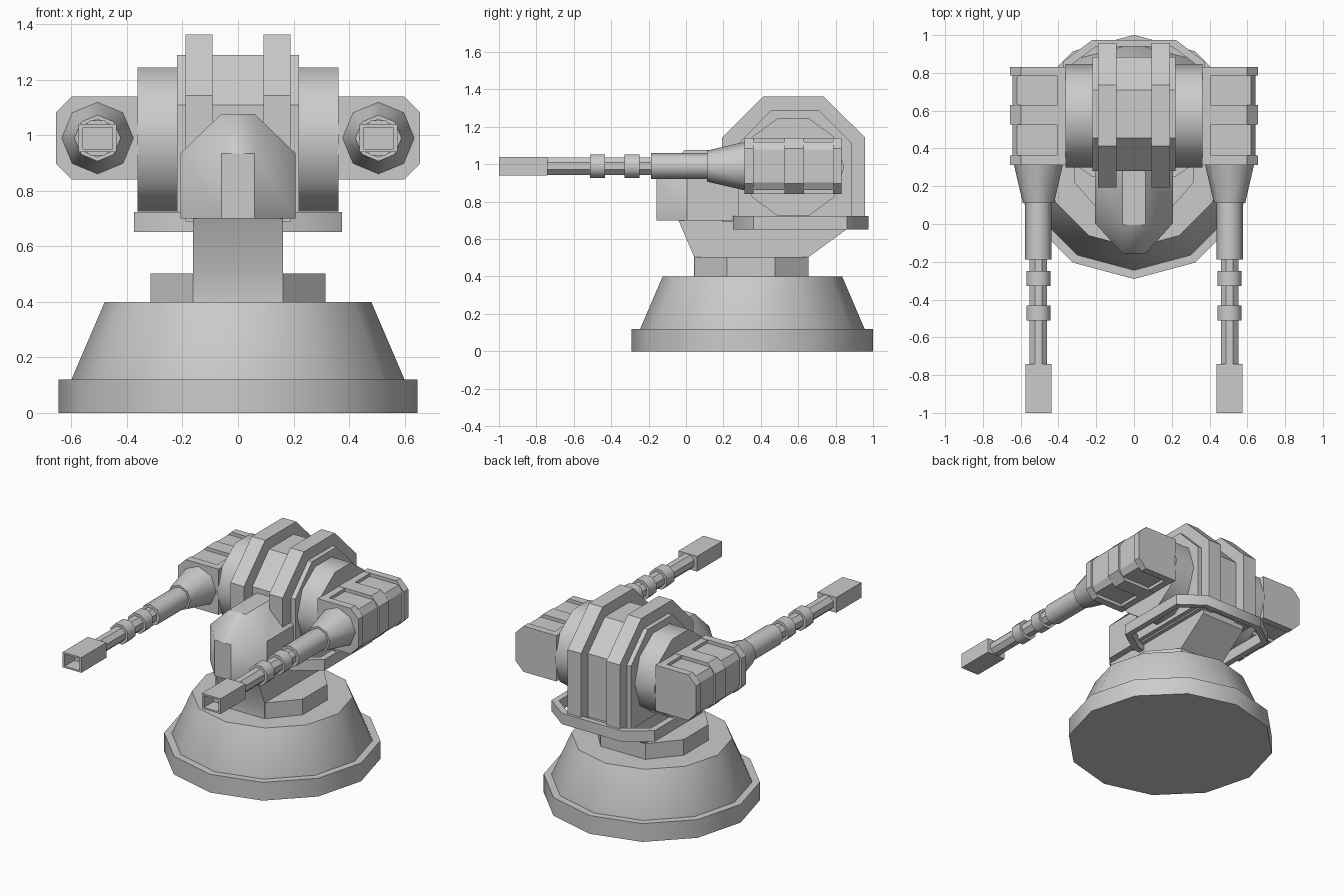
import bpy, bmesh
from math import radians, pi, sin, cos

if "Cube" in bpy.data.objects:
    bpy.data.objects.remove(bpy.data.objects["Cube"])


def make(name, bm, smooth=None):
    """Turn a bmesh into an object; smooth = angle limit in degrees, None = flat."""
    bmesh.ops.recalc_face_normals(bm, faces=bm.faces)
    me = bpy.data.meshes.new(name)
    bm.to_mesh(me)
    bm.free()
    if smooth:
        me.shade_smooth()
        me.set_sharp_from_angle(angle=radians(smooth))
    ob = bpy.data.objects.new(name, me)
    bpy.context.collection.objects.link(ob)
    return ob


def loft(name, rings, smooth=None, closed=False):
    """Skin a list of equally sized rings; cap both ends, or join them if closed."""
    bm = bmesh.new()
    loops = [[bm.verts.new(p) for p in r] for r in rings]
    n = len(loops[0])
    for a, b in zip(loops, loops[1:] + (loops[:1] if closed else [])):
        for i in range(n):
            j = (i + 1) % n
            bm.faces.new((a[i], a[j], b[j], b[i]))
    if not closed:
        bm.faces.new(loops[0])
        bm.faces.new(loops[-1])
    return make(name, bm, smooth)


def extrude(name, profile, axis, lo, hi, smooth=None):
    """Extrude a 2D profile along an axis."""
    place = {'x': lambda p, t: (t, p[0], p[1]),
             'y': lambda p, t: (p[0], t, p[1]),
             'z': lambda p, t: (p[0], p[1], t)}[axis]
    return loft(name, [[place(p, t) for p in profile] for t in (lo, hi)], smooth)


def ngon(cx, cy, r, n, turn=0.0):
    return [(cx + r * cos(turn + 2 * pi * i / n), cy + r * sin(turn + 2 * pi * i / n))
            for i in range(n)]


def box_profile(x0, x1, z0, z1):
    return [(x0, z0), (x1, z0), (x1, z1), (x0, z1)]


def both_sides(half):
    """Complete a right-hand outline with its mirror image."""
    return half + [(-x, y) for x, y in reversed(half)]


def mirror_x(ob):
    m = ob.modifiers.new("mirror", 'MIRROR')
    m.use_mirror_merge = False
    return ob


# Round pedestal: foot disc, tapered skirt, eight-sided turntable
CY = 0.355
extrude("base_foot", ngon(0, CY, 0.646, 12), 'z', 0, 0.12, 50)
loft("base_skirt", [[(x, y, z) for x, y in ngon(0, CY, r, 12)]
                    for r, z in ((0.6, 0.001), (0.6, 0.12), (0.48, 0.4))], 50)
extrude("turntable", both_sides([(0.163, 0.045), (0.316, 0.22), (0.316, 0.475), (0.163, 0.655)]),
        'z', 0.39, 0.503)

# Neck under the head
extrude("neck", [(0.044, 0.4), (0.654, 0.4), (0.654, 0.503), (0.87, 0.66), (0.87, 0.7),
                 (-0.04, 0.7), (0.044, 0.503)], 'x', -0.163, 0.163, 40)

# Chamfered shelf, an open frame around the underside of the body
outer = both_sides([(0.22, 0.25), (0.375, 0.36), (0.375, 0.86), (0.22, 0.975)])
inner = both_sides([(0.2, 0.29), (0.335, 0.38), (0.335, 0.84), (0.2, 0.94)])
loft("shelf", [[(x, y, z) for x, y in ring] for ring, z in
               ((outer, 0.652), (outer, 0.724), (inner, 0.724), (inner, 0.652))], 40, closed=True)

# Central body, its two raised ribs and the drum axle
extrude("body", [(0.28, 0.7), (0.28, 1.11), (0.455, 1.29), (0.71, 1.29),
                 (0.885, 1.115), (0.885, 0.7)], 'x', -0.22, 0.22)
mirror_x(extrude("body_rib", [(0.193, 0.69), (0.193, 1.143), (0.413, 1.363), (0.735, 1.363),
                              (0.958, 1.143), (0.958, 0.69)], 'x', 0.092, 0.19))
extrude("drum", ngon(0.573, 0.985, 0.273, 10), 'x', -0.362, 0.362, 50)

# Faceted front head, hull of a few mirrored points
bm = bmesh.new()
for s in (-1, 1):
    for z in (0.7, 0.935):
        for x, y in ((0.06, -0.157), (0.207, 0.005), (0.207, 0.29)):
            bm.verts.new((s * x, y, z))
    for y in (-0.005, 0.29):
        bm.verts.new((s * 0.06, y, 1.077))
bmesh.ops.convex_hull(bm, input=bm.verts)
bmesh.ops.dissolve_limit(bm, angle_limit=radians(1), verts=bm.verts, edges=bm.edges)
make("front_head", bm, 38)

# Gun housings: recessed core, three flanges, inner rail
GX, GZ = 0.506, 0.99


def housing(out, half, cx, cz):
    """Half-octagon outline, chamfered on the outer side."""
    return [(0.36, GZ - half), (out - cx, GZ - half), (out, GZ - half + cz),
            (out, GZ + half - cz), (out - cx, GZ + half), (0.36, GZ + half)]


mirror_x(extrude("gun_housing_core", housing(0.643, 0.128, 0.024, 0.04), 'y', 0.32, 0.82))
for i, (y0, y1) in enumerate(((0.312, 0.362), (0.527, 0.63), (0.785, 0.832))):
    mirror_x(extrude(f"gun_housing_flange_{i}", housing(0.656, 0.15, 0.057, 0.057), 'y', y0, y1))
mirror_x(extrude("gun_housing_rail", box_profile(0.362, 0.408, 0.842, 1.138), 'y', 0.315, 0.828))

# Barrel: tapered root, sleeve
mirror_x(loft("barrel_root", [[(x, y, z) for x, z in ngon(GX, GZ, r, 8)]
                              for y, r in ((0.32, 0.131), (0.112, 0.083), (0.112, 0.07),
                                           (-0.187, 0.07))], 50))
# Thin barrel and two collars
mirror_x(extrude("barrel", ngon(GX, GZ, 0.05, 8, pi / 8), 'y', -0.76, -0.17))
for i, y in enumerate((-0.288, -0.472)):
    mirror_x(extrude(f"barrel_collar_{i}", ngon(GX, GZ, 0.068, 8, pi / 8),
                     'y', y - 0.04, y + 0.04, 50))


# Hollow rectangular muzzle
def muzzle_ring(w, h, y):
    return [(x, y, z) for x, z in box_profile(GX - w, GX + w, GZ - h, GZ + h)]


mirror_x(loft("muzzle", [muzzle_ring(0.068, 0.05, -0.74), muzzle_ring(0.068, 0.05, -1.0),
                         muzzle_ring(0.053, 0.039, -1.0), muzzle_ring(0.053, 0.039, -0.9)]))
